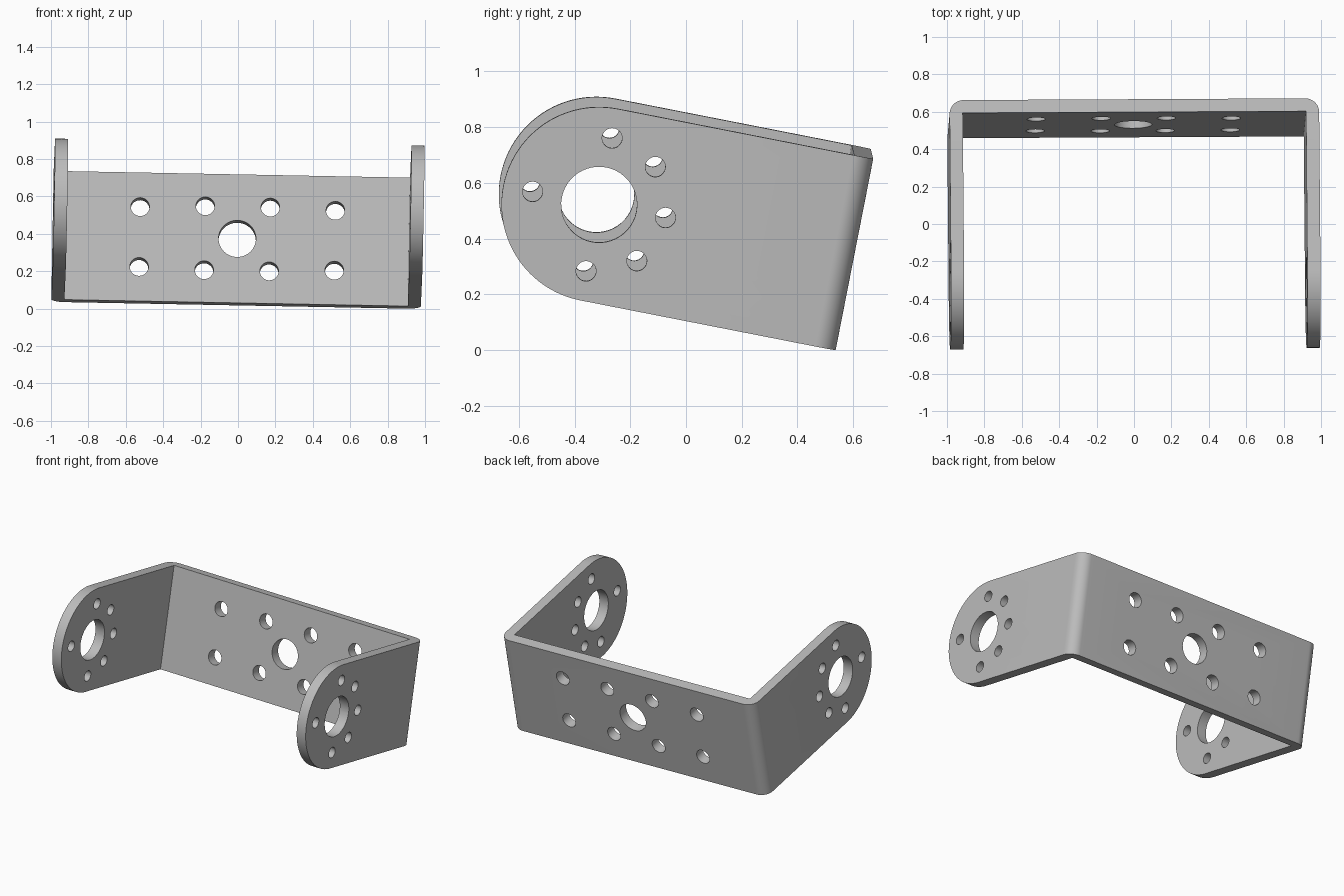
import bpy, bmesh
from math import sin, cos, pi, radians
from mathutils import Matrix, Vector

cube = bpy.data.objects.get("Cube")
if cube:
    bpy.data.objects.remove(cube, do_unlink=True)

HALF_W, HALF_H, BACK, THICK = 0.988, 0.35, 0.934, 0.07
FILLET, BOLT_CIRCLE = 0.075, 0.243

grey = bpy.data.materials.new("grey metal")
grey.use_nodes = True
grey.diffuse_color = (0.5, 0.5, 0.5, 1)
grey.node_tree.nodes["Principled BSDF"].inputs["Base Color"].default_value = grey.diffuse_color


def arc(cx, cy, r, start, end, n):
    angles = [radians(start + (end - start) * i / n) for i in range(n + 1)]
    return [(cx + r * cos(a), cy + r * sin(a)) for a in angles]


def add_prism(bm, outline, place, depth):
    """Extrude an outline both ways; place maps (a, b, height) to a point."""
    n = len(outline)
    ends = [[bm.verts.new(place(a, b, h)) for a, b in outline] for h in depth]
    bm.faces.new(ends[0])
    bm.faces.new(ends[1][::-1])
    for i in range(n):
        j = (i + 1) % n
        bm.faces.new((ends[0][i], ends[1][i], ends[1][j], ends[0][j]))


def finish(name, bm):
    bmesh.ops.recalc_face_normals(bm, faces=bm.faces)
    mesh = bpy.data.meshes.new(name)
    bm.to_mesh(mesh)
    bm.free()
    mesh.materials.append(grey)
    obj = bpy.data.objects.new(name, mesh)
    bpy.context.collection.objects.link(obj)
    return obj


def boolean(obj, tool, operation):
    bpy.context.view_layer.objects.active = obj
    mod = obj.modifiers.new(operation.lower(), "BOOLEAN")
    mod.object, mod.operation, mod.solver = tool, operation, "EXACT"
    bpy.ops.object.modifier_apply(modifier=mod.name)
    bpy.data.objects.remove(tool, do_unlink=True)


def along_x(a, b, h):
    return (h, a, b)


def along_y(a, b, h):
    return (a, h, b)


def along_z(a, b, h):
    return (a, b, h)


# Bent U strip, seen from above, with rounded outer corners
inner = HALF_W - THICK
corner = arc(HALF_W - FILLET, BACK - FILLET, FILLET, 0, 90, 12)
half = [(inner, BACK - THICK), (inner, -0.5), (HALF_W, -0.5)] + corner
strip = half + [(-x, y) for x, y in reversed(half)]
bm = bmesh.new()
add_prism(bm, strip, along_z, (-0.5, 0.5))
bracket = finish("u_bracket", bm)

# Side outline that rounds the arm ends
bm = bmesh.new()
side = arc(0, 0, HALF_H, 90, 270, 48) + [(1.2, -HALF_H), (1.2, HALF_H)]
add_prism(bm, side, along_x, (-1.2, 1.2))
boolean(bracket, finish("arm_outline", bm), "INTERSECT")

# Holes in both arms and in the back plate
bm = bmesh.new()


def hole(a, b, r, place, depth, n):
    add_prism(bm, arc(a, b, r, 0, 360, n)[:-1], place, depth)


hole(0, 0, 0.136, along_x, (-1.2, 1.2), 48)
for deg in (-90, -45, 0, 45, 90, 180):
    a = radians(deg)
    hole(BOLT_CIRCLE * cos(a), BOLT_CIRCLE * sin(a), 0.036, along_x, (-1.2, 1.2), 28)
boolean(bracket, finish("arm_holes", bm), "DIFFERENCE")

bm = bmesh.new()
hole(0, 0, 0.1, along_y, (0.7, 1.1), 48)
for sx in (-1, 1):
    for sz in (-1, 1):
        hole(sx * 0.174, sz * 0.174, 0.05, along_y, (0.7, 1.1), 28)
        hole(sx * 0.522, sz * 0.163, 0.05, along_y, (0.7, 1.1), 28)
boolean(bracket, finish("back_holes", bm), "DIFFERENCE")

# Tilted pose, resting on the ground and centred
u = Vector((1, 0.005, -0.019)).normalized()
v = Vector((0, sin(radians(11.1)), cos(radians(11.1)))).cross(u).normalized()
w = u.cross(v)
bracket.data.transform(Matrix((u, v, w)).transposed().to_4x4())
points = [p.co for p in bracket.data.vertices]
low = [min(p[i] for p in points) for i in range(3)]
high = [max(p[i] for p in points) for i in range(3)]
bracket.data.transform(Matrix.Translation(
    (-(low[0] + high[0]) / 2, -(low[1] + high[1]) / 2, -low[2])))

bpy.ops.object.select_all(action="DESELECT")
bracket.select_set(True)
bpy.context.view_layer.objects.active = bracket
bpy.ops.object.shade_smooth_by_angle(angle=radians(30))
